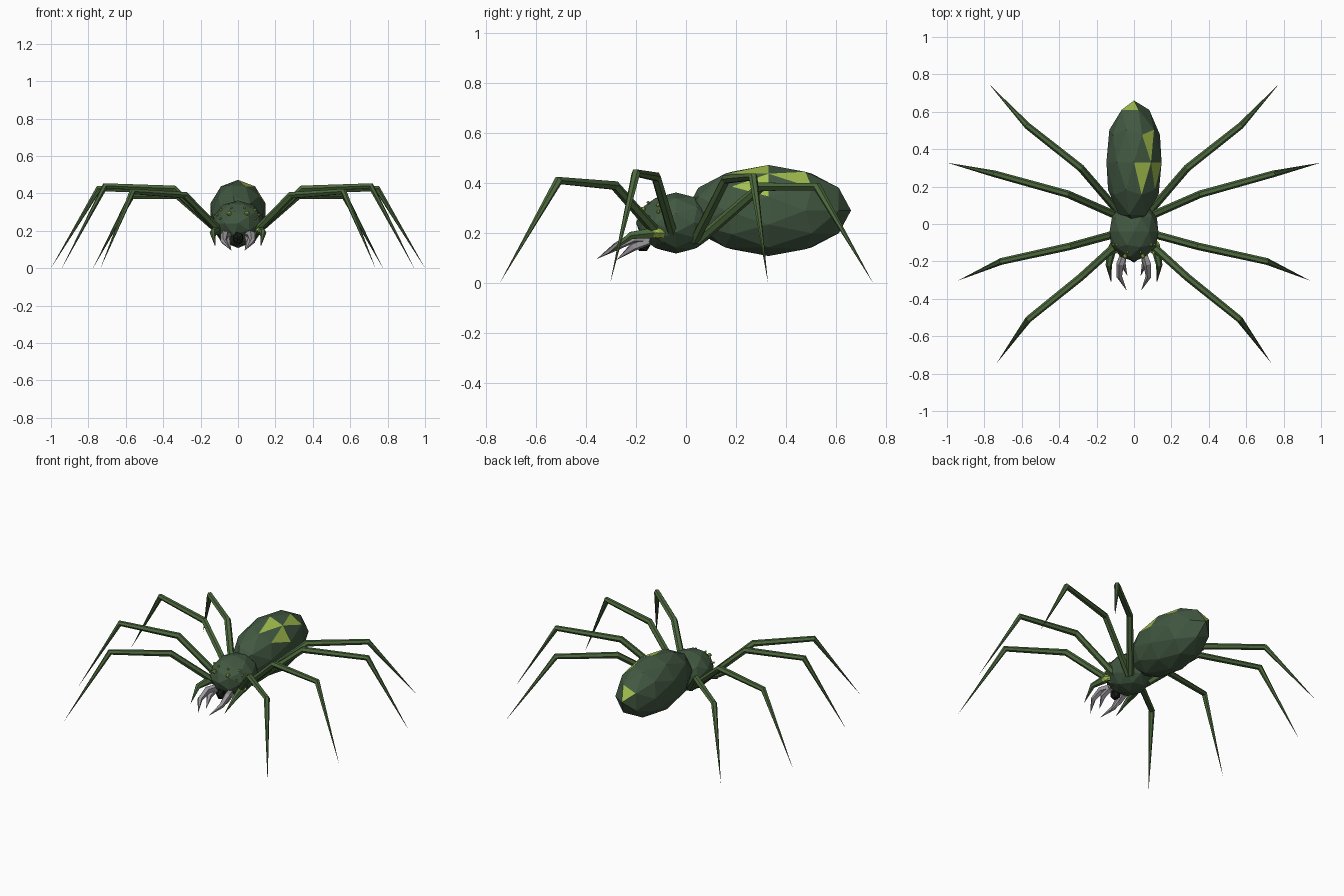
import bpy, bmesh, math
from mathutils import Vector

if "Cube" in bpy.data.objects:
    bpy.data.objects.remove(bpy.data.objects["Cube"])


def material(name, color):
    m = bpy.data.materials.new(name)
    m.diffuse_color = (*color, 1)
    m.use_nodes = True
    m.node_tree.nodes["Principled BSDF"].inputs["Base Color"].default_value = m.diffuse_color
    return m


BODY = material("body green", (0.054, 0.098, 0.054))
LEG = material("leg green", (0.072, 0.138, 0.046))
LIME = material("lime marking", (0.36, 0.52, 0.075))
FANG = material("fang grey", (0.33, 0.31, 0.33))
DARK = material("mouth black", (0.008, 0.011, 0.008))


def finish(bm, name, mats):
    bmesh.ops.recalc_face_normals(bm, faces=bm.faces)
    me = bpy.data.meshes.new(name)
    bm.to_mesh(me)
    bm.free()
    for m in mats:
        me.materials.append(m)
    ob = bpy.data.objects.new(name, me)
    bpy.context.collection.objects.link(ob)
    return ob


def blob(name, center, radii, mats, subdiv=2, marks=()):
    """Faceted ellipsoid with its pole along y; marks = (degrees around y, height along y)."""
    bm = bmesh.new()
    bmesh.ops.create_icosphere(bm, subdivisions=subdiv, radius=1)
    for v in bm.verts:
        v.co = Vector((v.co.x, v.co.z, v.co.y))
    for deg, h in marks:
        a, r = math.radians(deg), math.sqrt(1 - h * h)
        d = Vector((r * math.cos(a), h, r * math.sin(a)))
        face = max(bm.faces, key=lambda f: f.calc_center_median().normalized().dot(d))
        face.material_index = 1
    for v in bm.verts:
        v.co = Vector([c + r * p for c, r, p in zip(center, radii, v.co)])
    return finish(bm, name, mats)


def limb(name, pts, radii, mats, side, sides=6, mark=None):
    """Jointed tube along pts, mirrored by side; a zero radius closes to a point."""
    pts = [Vector((p[0] * side, p[1], p[2])) for p in pts]
    bm = bmesh.new()
    rings = []
    for i, (p, r) in enumerate(zip(pts, radii)):
        t = Vector()
        if i > 0:
            t += (p - pts[i - 1]).normalized()
        if i < len(pts) - 1:
            t += (pts[i + 1] - p).normalized()
        t.normalize()
        u = t.cross(Vector((0, 0, 1))).normalized()
        w = u.cross(t)
        if r == 0:
            rings.append([bm.verts.new(p)] * sides)
            continue
        rings.append([bm.verts.new(p + r * (u * math.cos(a) + w * math.sin(a)))
                      for a in (2 * math.pi * k / sides for k in range(sides))])
    for i, (a, b) in enumerate(zip(rings, rings[1:])):
        for k in range(sides):
            n = (k + 1) % sides
            quad = list(dict.fromkeys((a[k], a[n], b[n], b[k])))
            f = bm.faces.new(quad)
            f.normal_update()
            if mark is not None and i == mark and abs(f.normal.x) > 0.3 \
                    and f.calc_center_median().x * side > abs(pts[i].x + pts[i + 1].x) / 2:
                f.material_index = 1
    for ring in (rings[0], rings[-1]):
        if len(set(ring)) > 2:
            bm.faces.new(ring)
    return finish(bm, name, mats)


# Body
blob("abdomen", (0, 0.33, 0.29), (0.155, 0.33, 0.182), [BODY, LIME],
     marks=[(54, 0.38), (72, -0.19), (36, -0.19), (108, 0.93)])
HEAD_C, HEAD_R = (0, -0.04, 0.24), (0.137, 0.16, 0.122)
blob("head", HEAD_C, HEAD_R, [BODY])
blob("mouth", (0, -0.172, 0.16), (0.032, 0.035, 0.038), [DARK], subdiv=1)

# Legs: hip, elbow, knee, foot
LEGS = {
    "front_leg": [(0.07, -0.09, 0.17), (0.285, -0.285, 0.39), (0.565, -0.51, 0.41), (0.735, -0.745, 0)],
    "second_leg": [(0.07, -0.045, 0.17), (0.345, -0.12, 0.425), (0.71, -0.20, 0.44), (0.942, -0.303, 0)],
    "third_leg": [(0.07, 0.035, 0.17), (0.355, 0.16, 0.415), (0.745, 0.268, 0.425), (1.0, 0.328, 0)],
    "rear_leg": [(0.07, 0.05, 0.17), (0.285, 0.30, 0.385), (0.57, 0.525, 0.385), (0.775, 0.748, 0)],
}

for side, label in ((-1, "left"), (1, "right")):
    for name, pts in LEGS.items():
        limb(f"{label}_{name}", pts, (0.021, 0.02, 0.018, 0), [LEG], side)

    # Short feelers; the right one carries a lime patch
    limb(f"{label}_feeler",
         [(0.09, -0.07, 0.20), (0.118, -0.135, 0.20), (0.135, -0.22, 0.19), (0.122, -0.315, 0.115)],
         (0.018, 0.024, 0.017, 0), [LEG, LIME], side, mark=0 if side > 0 else None)
    if side > 0:
        blob("feeler_patch", (0.117, -0.132, 0.20), (0.026, 0.05, 0.022), [LIME], subdiv=1)

    # Fangs: long outer hook and shorter inner hook
    limb(f"{label}_outer_fang",
         [(0.05, -0.15, 0.18), (0.072, -0.215, 0.18), (0.078, -0.28, 0.145), (0.038, -0.357, 0.096)],
         (0.02, 0.022, 0.016, 0), [FANG], side, sides=5)
    limb(f"{label}_inner_fang",
         [(0.055, -0.15, 0.17), (0.06, -0.21, 0.145), (0.035, -0.278, 0.092)],
         (0.02, 0.018, 0), [FANG], side, sides=5)

    # Eyes seated on the head surface
    for i, (x, z, r) in enumerate([(0.048, 0.293, 0.014), (0.035, 0.322, 0.007),
                                   (0.092, 0.312, 0.009), (0.112, 0.285, 0.008),
                                   (0.095, 0.265, 0.007)]):
        k = 1 - (x / HEAD_R[0]) ** 2 - ((z - HEAD_C[2]) / HEAD_R[2]) ** 2
        y = HEAD_C[1] - HEAD_R[1] * math.sqrt(max(k, 0.03))
        blob(f"{label}_eye_{i + 1}", (side * x, y, z), (r, r, r), [LIME], subdiv=1)
